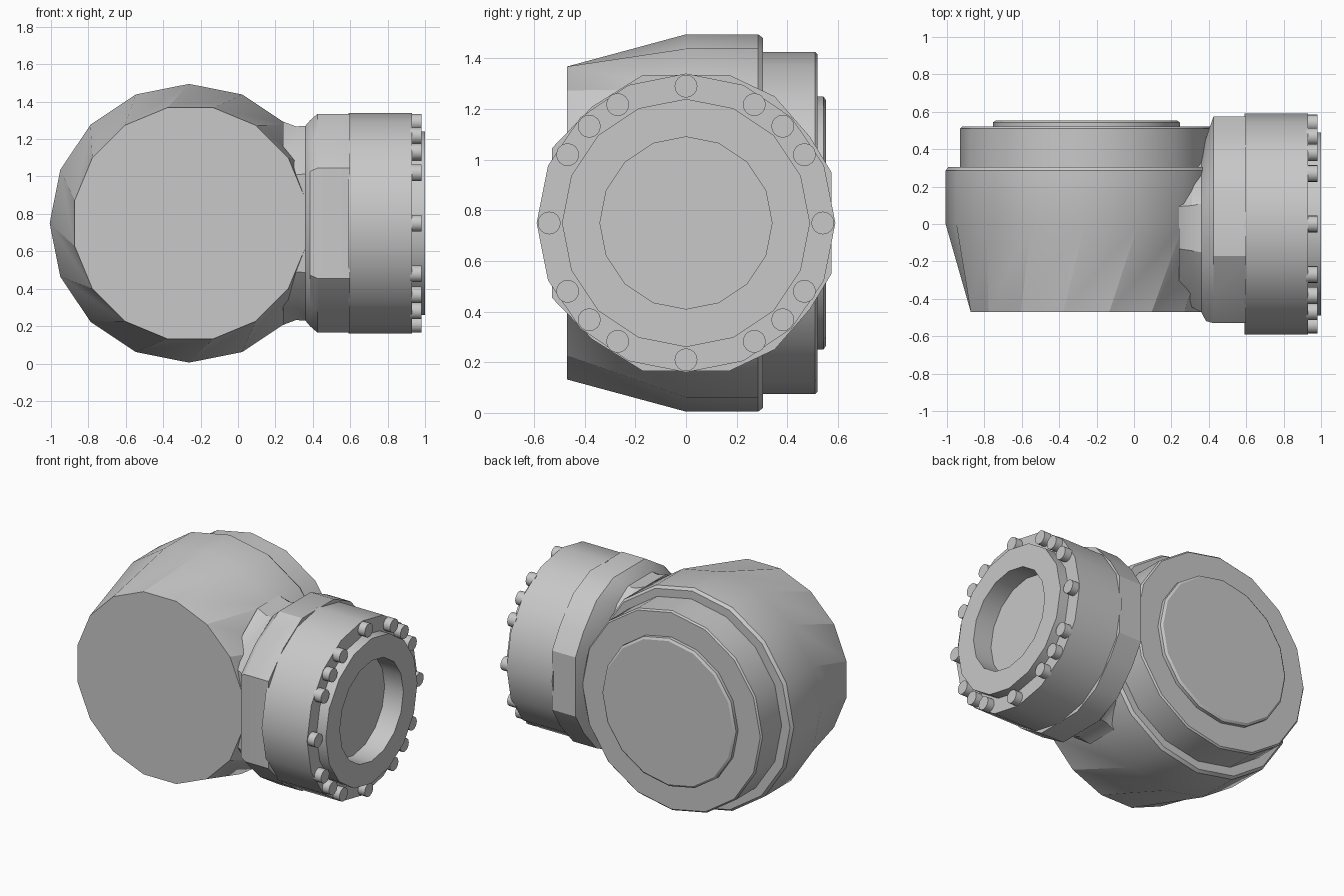
import bpy, bmesh, math
from mathutils import Vector

if "Cube" in bpy.data.objects:
    bpy.data.objects.remove(bpy.data.objects["Cube"])

ZC = 0.75      # height of both axes
DX = -0.255    # drum axis position

metal = bpy.data.materials.new("light grey metal")
metal.diffuse_color = (0.58, 0.58, 0.58, 1)
metal.use_nodes = True
metal.node_tree.nodes["Principled BSDF"].inputs["Base Color"].default_value = metal.diffuse_color


def loft(name, rings, smooth=30):
    """Join equal-length rings of points into a capped solid."""
    bm = bmesh.new()
    loops = [[bm.verts.new(p) for p in ring] for ring in rings]
    for a, b in zip(loops, loops[1:]):
        n = len(a)
        for i in range(n):
            j = (i + 1) % n
            bm.faces.new((a[i], a[j], b[i]))
            bm.faces.new((a[j], b[j], b[i]))
    bm.faces.new(loops[0][::-1])
    bm.faces.new(loops[-1])
    bmesh.ops.recalc_face_normals(bm, faces=bm.faces)
    # merge flat triangle pairs back into quads
    bmesh.ops.dissolve_limit(bm, angle_limit=0.01, verts=bm.verts, edges=bm.edges)
    me = bpy.data.meshes.new(name)
    bm.to_mesh(me)
    bm.free()
    ob = bpy.data.objects.new(name, me)
    bpy.context.collection.objects.link(ob)
    me.materials.append(metal)
    bpy.ops.object.select_all(action='DESELECT')
    ob.select_set(True)
    bpy.context.view_layer.objects.active = ob
    bpy.ops.object.shade_smooth_by_angle(angle=math.radians(smooth))
    return ob


def ring_y(y, r, turn=0.0, cx=DX, n=16):
    return [(cx + r * math.cos(2 * math.pi * (i + turn) / n), y,
             ZC + r * math.sin(2 * math.pi * (i + turn) / n)) for i in range(n)]


def ring_x(x, r, cy=0.0, cz=ZC, n=16):
    return [(x, cy + r * math.cos(2 * math.pi * i / n),
             cz + r * math.sin(2 * math.pi * i / n)) for i in range(n)]


# Main drum: tapered front, straight rear with a softened rim
loft("drum", [ring_y(-0.47, 0.63, 0.5), ring_y(0, 0.745, 0, -0.262),
              ring_y(0.285, 0.745, 0, -0.262), ring_y(0.305, 0.73, 0, -0.262)])

# Rear step and rear cover disc
loft("rear_step", [ring_y(0.25, 0.675), ring_y(0.51, 0.675), ring_y(0.52, 0.665)])
loft("rear_cover", [ring_y(0.48, 0.5), ring_y(0.543, 0.5), ring_y(0.553, 0.485)])

# Faceted neck that flares from the drum to the flange
half = [(0.575, 0.2), (0.49, 0.34), (0.35, 0.5), (0.17, 0.585),
        (-0.17, 0.585), (-0.37, 0.46), (-0.53, 0.295)]
section = half + [(y, -z) for y, z in reversed(half)]
# x, scale of rear side, scale of front side, scale of height
steps = [(0.24, 0.55, 0.78, 0.93), (0.31, 0.58, 0.84, 0.885),
         (0.36, 0.64, 0.89, 0.89), (0.385, 0.8, 0.98, 0.94),
         (0.425, 1, 1, 1), (0.6, 1, 1, 1)]
loft("neck", [[(x, y * (back if y > 0 else front), ZC + z * up)
               for y, z in section] for x, back, front, up in steps])

# Flange with a raised ring and a round recess
loft("flange", [ring_x(x, r) for x, r in
                [(0.59, 0.59), (0.93, 0.59), (0.93, 0.49), (1.0, 0.49),
                 (1.0, 0.34), (0.86, 0.34)]])

# Bolt heads around the flange
for quarter in range(4):
    for step in (0, 30, 45, 60):
        a = math.radians(90 * quarter + step)
        cy, cz = 0.54 * math.cos(a), ZC + 0.54 * math.sin(a)
        loft("bolt", [ring_x(0.92, 0.045, cy, cz), ring_x(0.98, 0.045, cy, cz)])
